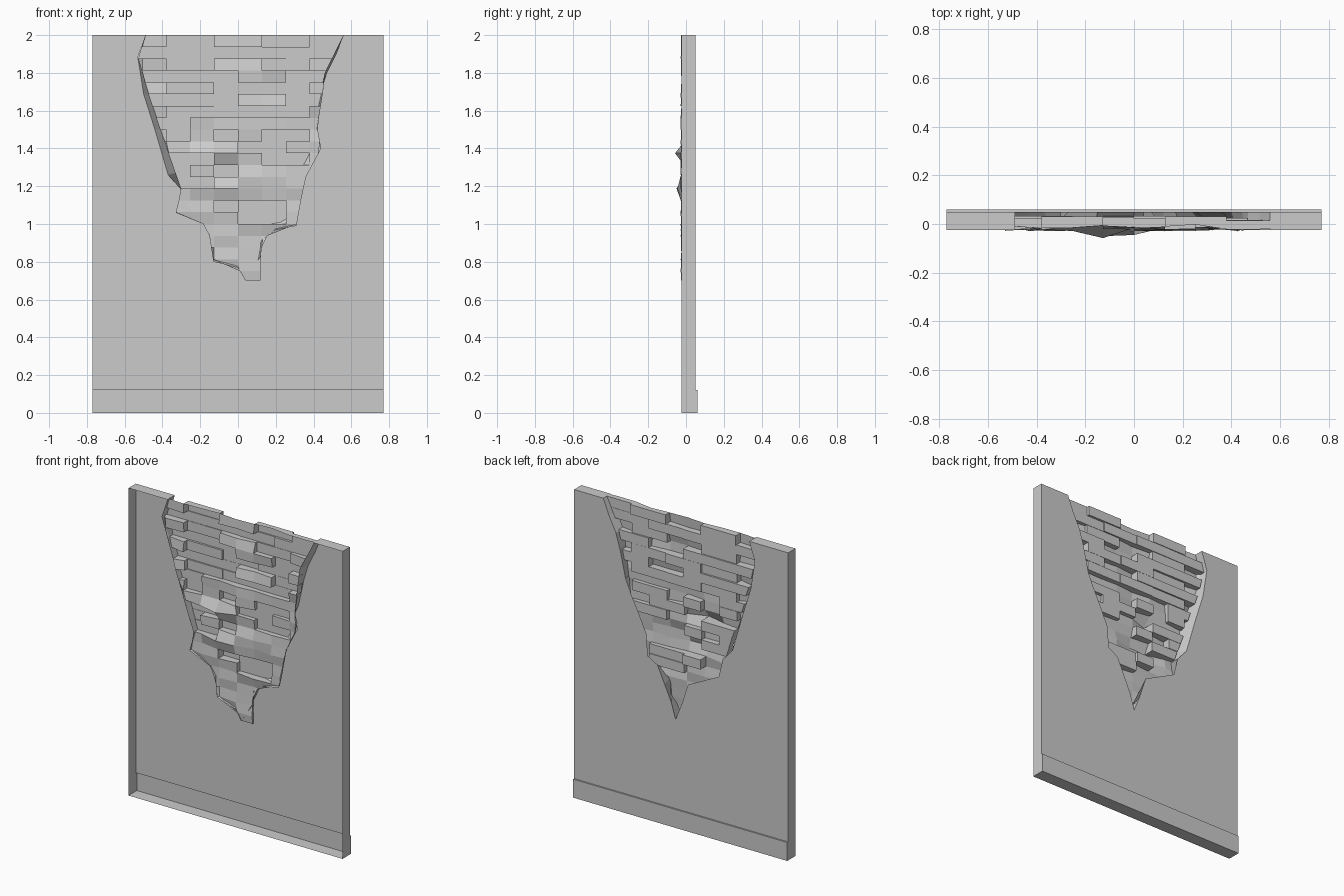
import bpy, bmesh, random
from mathutils import Vector

if "Cube" in bpy.data.objects:
    bpy.data.objects.remove(bpy.data.objects["Cube"])

random.seed(4)
W, BACK, FACE, SKIRT = 0.77, -0.025, 0.05, 0.06
ROW, COL, NROWS, K = 0.0625, 0.1265, 21, 5


def build(name, faces):
    """Mesh from loose polygons, welded, with normals towards +y."""
    bm = bmesh.new()
    for f in faces:
        pts = []
        for p in f:
            p = Vector(p)
            if not any((p - q).length < 1e-4 for q in pts):
                pts.append(p)
        if len(pts) > 2:
            bm.faces.new([bm.verts.new(p) for p in pts])
    bmesh.ops.remove_doubles(bm, verts=bm.verts, dist=0.0002)
    bmesh.ops.dissolve_degenerate(bm, edges=bm.edges, dist=0.0001)
    bmesh.ops.recalc_face_normals(bm, faces=bm.faces)
    if sum(f.normal.y * f.calc_area() for f in bm.faces) < 0:
        bmesh.ops.reverse_faces(bm, faces=bm.faces)
    me = bpy.data.meshes.new(name)
    bm.to_mesh(me)
    bm.free()
    ob = bpy.data.objects.new(name, me)
    bpy.context.collection.objects.link(ob)
    return ob


# Torn opening in the plaster skin (x, z), top to tip, then tip to top
open_left = [(-.49, 2), (-.53, 1.88), (-.50, 1.69), (-.44, 1.5), (-.37, 1.26), (-.30, 1.18),
             (-.27, 1.06), (-.15, 1.0), (-.05, .95), (0, .80), (.04, .70)]
open_right = [(.07, .80), (.12, .91), (.17, 1.02), (.24, 1.06), (.25, 1.2), (.31, 1.33),
              (.36, 1.43), (.40, 1.52), (.44, 1.7), (.47, 1.8), (.52, 1.9), (.56, 2)]
# Outline of the broken rim behind it (x, z)
rim_left = [(-.49, 2), (-.53, 1.88), (-.47, 1.68), (-.41, 1.5), (-.33, 1.27), (-.30, 1.18),
            (-.33, 1.06), (-.16, .99), (-.13, .80), (0, .77), (.04, .70)]
rim_right = [(.12, .83), (.13, .92), (.20, .97), (.31, .99), (.33, 1.11), (.36, 1.25),
             (.44, 1.40), (.42, 1.51), (.45, 1.7), (.46, 1.8), (.51, 1.9), (.56, 2)]


def at(path, z):
    """x of an outline at height z."""
    path = sorted(path, key=lambda p: p[1])
    z = min(max(z, path[0][1]), path[-1][1])
    for (x0, z0), (x1, z1) in zip(path, path[1:]):
        if z <= z1:
            return x0 + (x1 - x0) * (z - z0) / (z1 - z0)
    return path[-1][0]


# Plaster skin, sides, skirting: an open-fronted shell
opening = [(x, FACE, z) for x, z in open_left + open_right]
rim = [(x, random.uniform(-.03, -.01), z) for x, z in rim_left + rim_right]
shell = [[(-W, FACE, 2)] + opening + [(W, FACE, 2), (W, FACE, .12), (-W, FACE, .12)]]
profile = [(FACE, .12), (SKIRT, .12), (SKIRT, 0), (BACK, 0)]
for (y0, z0), (y1, z1) in zip(profile, profile[1:]):
    shell.append([(-W, y0, z0), (W, y0, z0), (W, y1, z1), (-W, y1, z1)])
for s, edge in ((-1, -.49), (1, .56)):
    shell.append([(s * W, FACE, 2)] + [(s * W, y, z) for y, z in profile] + [(s * W, BACK, 2)])
    shell.append([(s * W, FACE, 2), (edge, FACE, 2), (edge, BACK, 2), (s * W, BACK, 2)])
build("plaster_wall", shell)

# Broken rim joining the skin to the brickwork
build("broken_rim", [[opening[i], opening[i + 1], rim[i + 1], rim[i]]
                     for i in range(len(rim) - 1)])

# Standing bricks per row: half-brick column ranges
bricks = {0: [(-3, -1), (1, 3), (3, 5)], 1: [(-5, -2), (-2, 0), (0, 2), (2, 5)],
          2: [(-3, -1), (1, 3)], 3: [(-4, -2), (-2, 0), (2, 4)],
          4: [(-3, -1), (-1, 1), (1, 3)], 5: [(-4, -2), (-2, 0), (2, 4)],
          6: [(-3, -1), (-1, 1), (1, 3)], 7: [(-4, -2)], 8: [(-3, -2), (-1, 0), (1, 3)],
          9: [(0, 2)], 10: [(-3, -1), (1, 3)], 11: [(-4, -2), (-1, 0)],
          12: [(-3, -1)], 14: [(-1, 0), (0, 2)], 15: [(0, 2)]}
depth = {}
for r, spans in bricks.items():
    for a, b in spans:
        y = random.uniform(.012, .034)
        for k in range(a, b):
            depth[r, k] = y

# Uneven mortar bed behind the bricks
bed = {}
for r in range(NROWS + 1):
    for k in range(-K, K + 1):
        low = -.012 if r < 5 else -.018
        bed[r, k] = low + random.uniform(-.012, .012)
bed[10, -1], bed[13, -1], bed[13, 0] = -.058, -.05, -.045


def corner(r, k, cell):
    """Grid corner (r, k) as used by one cell, held inside the rim outline."""
    z = max(2 - r * ROW, .70)
    x = min(max(k * COL, at(rim_left, z)), at(rim_right, z))
    return (x, depth.get(cell, bed[r, k]), z)


brickwork = []
for r in range(NROWS):
    for k in range(-K, K):
        c = (r, k)
        brickwork.append([corner(r, k, c), corner(r, k + 1, c),
                          corner(r + 1, k + 1, c), corner(r + 1, k, c)])
        # step walls to the cell above and the cell on the left
        for n, p, q in (((r - 1, k), (r, k), (r, k + 1)), ((r, k - 1), (r, k), (r + 1, k))):
            if depth.get(n) != depth.get(c):
                brickwork.append([corner(*p, c), corner(*q, c), corner(*q, n), corner(*p, n)])
    # outer end wall of the row
    c, n = (r, K - 1), (r, K)
    if c in depth:
        brickwork.append([corner(r, K, c), corner(r + 1, K, c),
                          corner(r + 1, K, n), corner(r, K, n)])
build("brickwork", brickwork)
